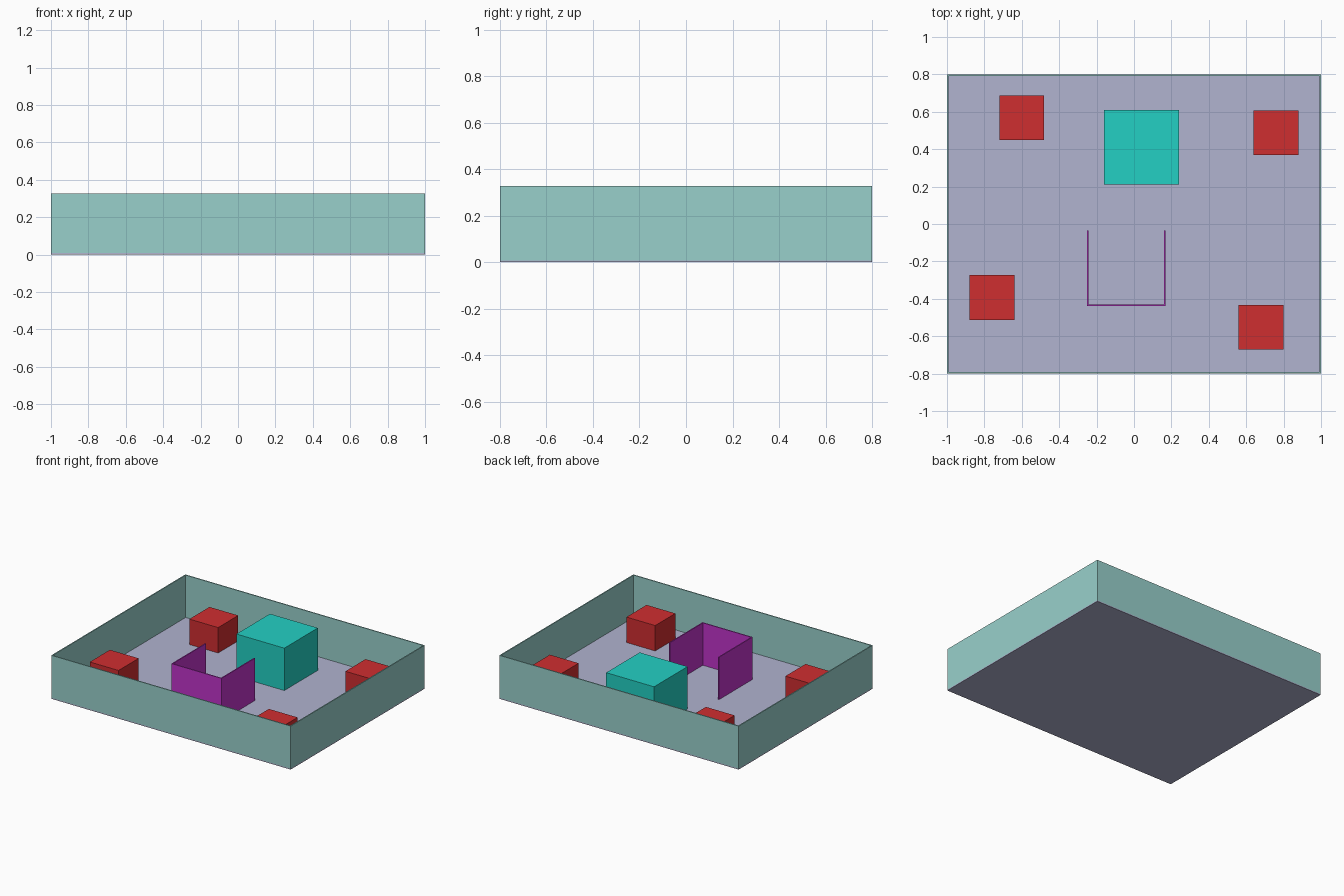
import bpy
import bmesh
from mathutils import Vector

if "Cube" in bpy.data.objects:
    bpy.data.objects.remove(bpy.data.objects["Cube"])


def srgb(r, g, b):
    lin = [((c / 255 + 0.055) / 1.055) ** 2.4 for c in (r, g, b)]
    return (*lin, 1.0)


def material(name, rgb):
    m = bpy.data.materials.new(name)
    m.diffuse_color = srgb(*rgb)
    m.use_nodes = True
    m.node_tree.nodes["Principled BSDF"].inputs["Base Color"].default_value = m.diffuse_color
    return m


FLOOR = material("lavender floor", (177, 179, 208))
WALL = material("pale teal", (152, 208, 203))
RED = material("red", (207, 46, 48))
TEAL = material("turquoise", (35, 208, 196))
PURPLE = material("purple", (192, 52, 202))


def boxes(name, mat, extents):
    """One object made of axis-aligned boxes given as (x0, x1, y0, y1, z0, z1)."""
    bm = bmesh.new()
    for x0, x1, y0, y1, z0, z1 in extents:
        verts = bmesh.ops.create_cube(bm, size=1)["verts"]
        bmesh.ops.scale(bm, vec=(x1 - x0, y1 - y0, z1 - z0), verts=verts)
        mid = Vector((x0 + x1, y0 + y1, z0 + z1)) / 2
        bmesh.ops.translate(bm, vec=mid, verts=verts)
    me = bpy.data.meshes.new(name)
    bm.to_mesh(me)
    bm.free()
    me.materials.append(mat)
    ob = bpy.data.objects.new(name, me)
    bpy.context.collection.objects.link(ob)
    return ob


T = 0.008          # sheet thickness
H = 0.328          # top of the walls, stage and side area
X, Y = 1.0, 0.8    # half size of the room

# Floor slab
boxes("floor", FLOOR, [(-X, X, -Y, Y, 0, T)])

# Perimeter walls: front and back run full width, sides fit between
for side, y in (("front", -Y), ("back", Y - T)):
    boxes(side + "_wall", WALL, [(-X, X, y, y + T, T, H)])
for side, x in (("left", -X), ("right", X - T)):
    boxes(side + "_wall", WALL, [(x, x + T, -Y + T, Y - T, T, H)])

# Central block
boxes("central_block", TEAL, [(-0.16, 0.24, 0.21, 0.61, T, H)])

# U-shaped partition, open towards the back
px0, px1, py0, py1 = -0.25, 0.168, -0.438, -0.036
boxes("partition_front", PURPLE, [(px0, px1, py0, py0 + T, T, H)])
for side, x in (("left", px0), ("right", px1 - T)):
    boxes("partition_" + side, PURPLE, [(x, x + T, py0 + T, py1, T, H)])

# Four red booths
S = 0.12
for i, (x, y) in enumerate([(-0.60, 0.568), (0.76, 0.488), (-0.76, -0.392), (0.68, -0.552)]):
    boxes(f"booth_{i + 1}", RED, [(x - S, x + S, y - S, y + S, T, 0.2)])
